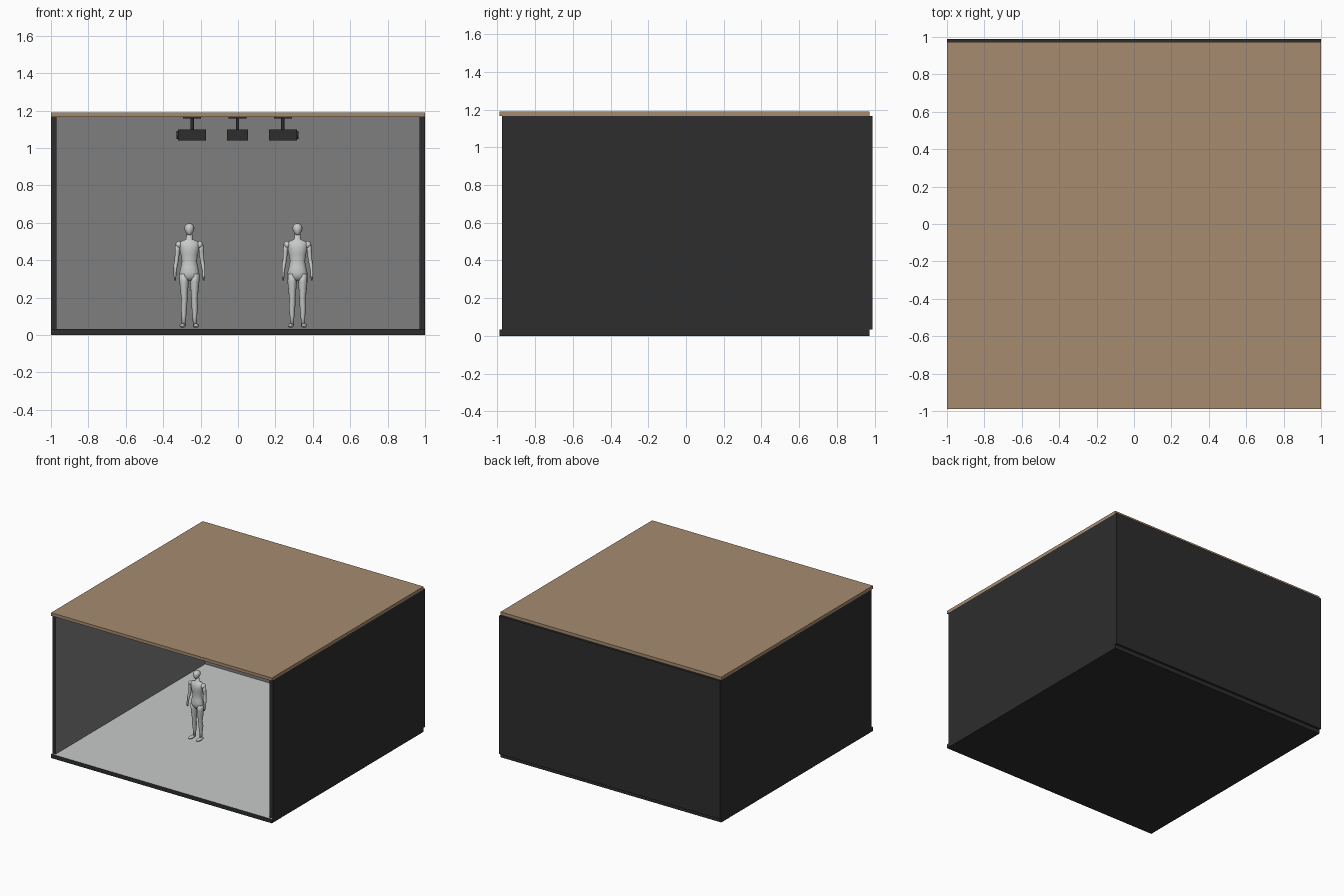
import bpy, bmesh, math
from mathutils import Matrix, Vector

if "Cube" in bpy.data.objects:
    bpy.data.objects.remove(bpy.data.objects["Cube"])


def material(name, rgb):
    m = bpy.data.materials.new(name)
    m.diffuse_color = (*rgb, 1)
    m.use_nodes = True
    m.node_tree.nodes["Principled BSDF"].inputs["Base Color"].default_value = m.diffuse_color
    return m


BLACK = material("charcoal", (0.026, 0.026, 0.026))
GREY = material("screen grey", (0.21, 0.21, 0.21))
WOOD = material("tan wood", (0.385, 0.26, 0.16))
PALE = material("pale grey", (0.57, 0.59, 0.58))


def finish(bm, name, mats, smooth=False):
    bmesh.ops.recalc_face_normals(bm, faces=bm.faces)
    me = bpy.data.meshes.new(name)
    bm.to_mesh(me)
    bm.free()
    for m in mats:
        me.materials.append(m)
    for p in me.polygons:
        p.use_smooth = smooth
    ob = bpy.data.objects.new(name, me)
    bpy.context.collection.objects.link(ob)
    return ob


def add_box(bm, lo, hi):
    lo, hi = Vector(lo), Vector(hi)
    mat = Matrix.Translation((lo + hi) / 2) @ Matrix.Diagonal((*(hi - lo), 1))
    bmesh.ops.create_cube(bm, size=1, matrix=mat)


def box(name, lo, hi, mats, painted=None):
    """Box whose face along the direction 'painted' takes the second material."""
    bm = bmesh.new()
    add_box(bm, lo, hi)
    ob = finish(bm, name, mats)
    if painted:
        for p in ob.data.polygons:
            if p.normal.dot(Vector(painted)) > 0.9:
                p.material_index = 1
    return ob


def add_loft(bm, rings, n=14):
    """Closed tube through horizontal ellipses (x, y, z, rx, ry)."""
    loops = [[bm.verts.new((x + rx * math.cos(2 * math.pi * i / n),
                            y + ry * math.sin(2 * math.pi * i / n), z))
              for i in range(n)] for x, y, z, rx, ry in rings]
    for a, b in zip(loops, loops[1:]):
        for i in range(n):
            j = (i + 1) % n
            bm.faces.new((a[i], a[j], b[j], b[i]))
    bm.faces.new(loops[0][::-1])
    bm.faces.new(loops[-1])


def add_ball(bm, centre, radii):
    bmesh.ops.create_uvsphere(bm, u_segments=16, v_segments=10, radius=1,
                              matrix=Matrix.Translation(centre) @ Matrix.Diagonal((*radii, 1)))


# Room shell: floor, three walls with grey inner faces, roof
FLOOR, CEIL = 0.033, 1.165
box("floor", (-1, -0.99, 0), (1, 0.972, FLOOR), [BLACK, PALE], (0, 0, 1))
box("left_wall", (-1, -0.975, FLOOR), (-0.97, 0.96, CEIL), [BLACK, GREY], (1, 0, 0))
box("right_wall", (0.97, -0.975, FLOOR), (1, 0.96, CEIL), [BLACK, GREY], (-1, 0, 0))
box("back_wall", (-1, 0.96, FLOOR), (1, 0.99, CEIL), [BLACK, GREY], (0, -1, 0))
box("roof", (-1, -0.99, CEIL), (1, 0.972, 1.19), [WOOD])


# Ceiling projectors: body, lens, pole and mounting plate, aimed along local +y
def projector(name, x, turn):
    bm = bmesh.new()
    add_box(bm, (-0.057, -0.075, 1.04), (0.057, 0.075, 1.10))
    add_box(bm, (-0.048, -0.048, 1.157), (0.048, 0.048, CEIL))
    bmesh.ops.create_cone(bm, cap_ends=True, segments=12, radius1=0.009, radius2=0.009, depth=0.06,
                          matrix=Matrix.Translation((0, 0, 1.128)))
    bmesh.ops.create_cone(bm, cap_ends=True, segments=20, radius1=0.022, radius2=0.022, depth=0.02,
                          matrix=Matrix.Translation((0, 0.073, 1.07)) @ Matrix.Rotation(math.pi / 2, 4, 'X'))
    ob = finish(bm, name, [BLACK])
    ob.location.x = x
    ob.rotation_euler.z = turn


projector("left_projector", -0.245, math.pi / 2)
projector("centre_projector", -0.003, 0)
projector("right_projector", 0.24, -math.pi / 2)


# Standing mannequins, facing -y
def mannequin(name, x, y, turn):
    bm = bmesh.new()
    # torso and neck
    add_loft(bm, [(0, 0, 0.290, 0.020, 0.020), (0, 0, 0.310, 0.050, 0.034), (0, 0, 0.335, 0.053, 0.038),
                  (0, 0, 0.365, 0.045, 0.032), (0, 0, 0.395, 0.040, 0.028), (0, 0, 0.430, 0.046, 0.033),
                  (0, 0, 0.465, 0.053, 0.037), (0, 0, 0.490, 0.058, 0.031), (0, 0, 0.503, 0.040, 0.024),
                  (0, 0, 0.512, 0.018, 0.017), (0, -0.004, 0.550, 0.014, 0.015)], 18)
    # head: egg narrowing to the chin
    add_loft(bm, [(0, -0.014, 0.534, 0.007, 0.010), (0, -0.011, 0.541, 0.015, 0.020),
                  (0, -0.008, 0.555, 0.023, 0.028), (0, -0.006, 0.570, 0.027, 0.032),
                  (0, -0.005, 0.584, 0.024, 0.029), (0, -0.005, 0.593, 0.015, 0.018),
                  (0, -0.005, 0.597, 0.005, 0.006)])
    for s in (-1, 1):
        # shoulder, arm and hand
        add_ball(bm, (s * 0.056, 0, 0.482), (0.018, 0.022, 0.020))
        add_loft(bm, [(s * 0.061, 0, 0.485, 0.014, 0.018), (s * 0.064, 0, 0.450, 0.013, 0.016),
                      (s * 0.068, 0.002, 0.400, 0.011, 0.012), (s * 0.073, -0.004, 0.375, 0.011, 0.013),
                      (s * 0.077, -0.012, 0.335, 0.007, 0.009), (s * 0.077, -0.015, 0.318, 0.007, 0.013),
                      (s * 0.076, -0.018, 0.292, 0.004, 0.008)], 10)
        # leg
        add_loft(bm, [(s * 0.028, 0, 0.325, 0.025, 0.032), (s * 0.028, 0, 0.285, 0.025, 0.030),
                      (s * 0.028, 0, 0.240, 0.021, 0.025), (s * 0.027, 0, 0.190, 0.016, 0.019),
                      (s * 0.029, 0.005, 0.150, 0.017, 0.021), (s * 0.029, 0.006, 0.100, 0.012, 0.014),
                      (s * 0.030, 0.006, 0.050, 0.011, 0.014)], 12)
        # foot
        add_ball(bm, (s * 0.036, -0.018, 0.050), (0.016, 0.042, 0.011))
    ob = finish(bm, name, [PALE], True)
    ob.location = (x, y, 0)
    ob.rotation_euler.z = turn


mannequin("left_mannequin", -0.26, -0.155, 0)
mannequin("right_mannequin", 0.318, 0.25, 0)
